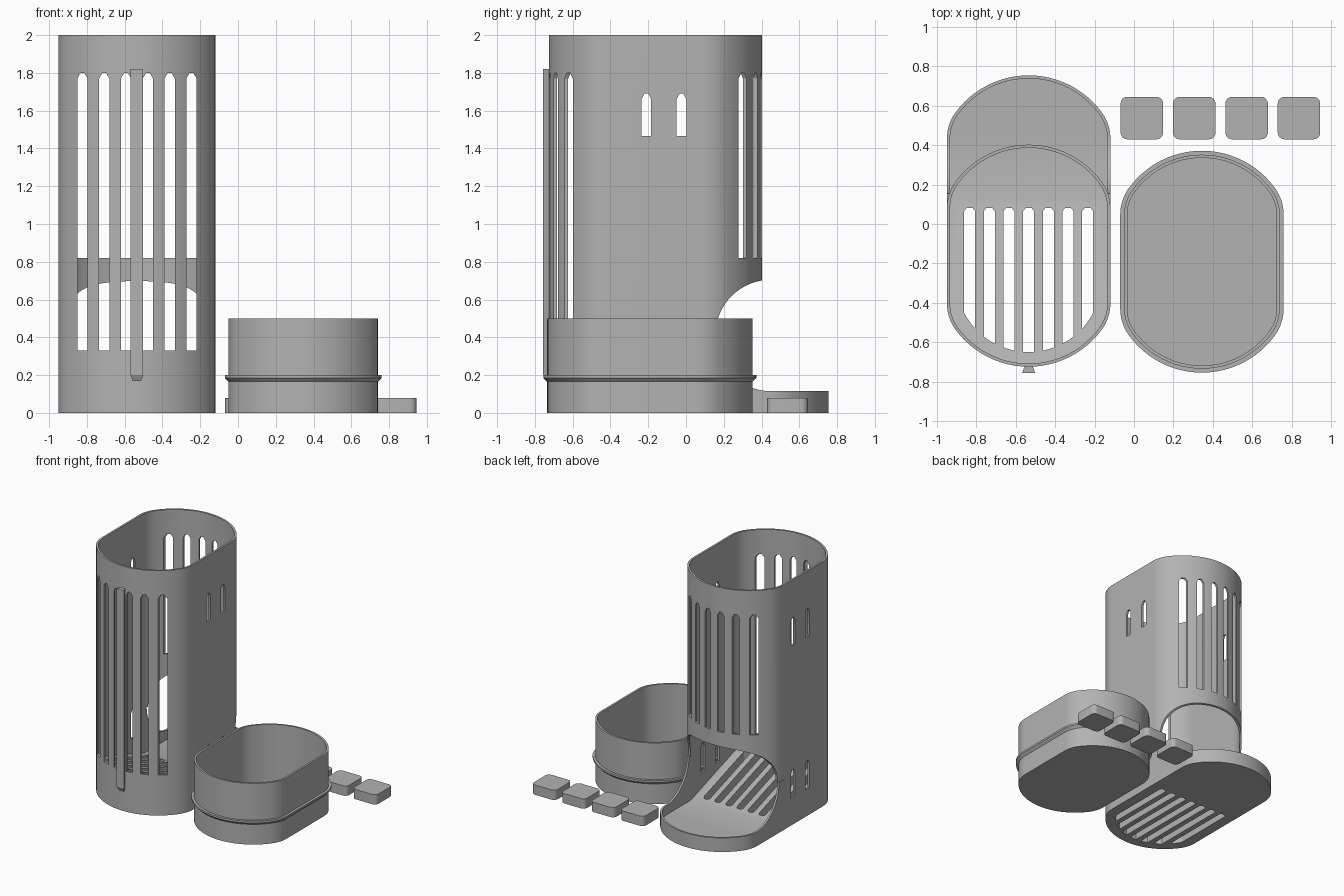
import bpy, bmesh
from math import sin, cos, asin, pi, sqrt

cube = bpy.data.objects.get("Cube")
if cube:
    bpy.data.objects.remove(cube, do_unlink=True)

grey = bpy.data.materials.new("plain grey plastic")
grey.use_nodes = True
grey.diffuse_color = (0.45, 0.45, 0.45, 1)
grey.node_tree.nodes["Principled BSDF"].inputs["Base Color"].default_value = grey.diffuse_color


def finish(name, bm):
    bmesh.ops.recalc_face_normals(bm, faces=bm.faces)
    mesh = bpy.data.meshes.new(name)
    bm.to_mesh(mesh)
    bm.free()
    mesh.materials.append(grey)
    obj = bpy.data.objects.new(name, mesh)
    bpy.context.collection.objects.link(obj)
    return obj


def loft(name, sections, ring=False):
    """Skin a list of (outline, z); close it as a ring or cap both ends."""
    bm = bmesh.new()
    loops = [[bm.verts.new((x, y, z)) for x, y in pts] for pts, z in sections]
    pairs = list(zip(loops, loops[1:]))
    if ring:
        pairs.append((loops[-1], loops[0]))
    else:
        bm.faces.new(loops[0])
        bm.faces.new(loops[-1])
    n = len(loops[0])
    for a, b in pairs:
        for i in range(n):
            j = (i + 1) % n
            bm.faces.new((a[i], a[j], b[j], b[i]))
    return finish(name, bm)


def prism(name, pts, axis, lo, hi):
    """Extrude a flat profile along the x, y or z axis."""
    place = {"x": lambda p, q, u: (u, p, q),
             "y": lambda p, q, u: (p, u, q),
             "z": lambda p, q, u: (p, q, u)}[axis]
    bm = bmesh.new()
    a, b = ([bm.verts.new(place(p, q, u)) for p, q in pts] for u in (lo, hi))
    bm.faces.new(a)
    bm.faces.new(b)
    for i in range(len(a)):
        j = (i + 1) % len(a)
        bm.faces.new((a[i], a[j], b[j], b[i]))
    return finish(name, bm)


def cut(obj, cutters):
    for c in cutters:
        c.hide_render = True
        mod = obj.modifiers.new("cut", "BOOLEAN")
        mod.operation = "DIFFERENCE"
        mod.solver = "EXACT"
        mod.object = c
        bpy.context.view_layer.objects.active = obj
        bpy.ops.object.modifier_apply(modifier=mod.name)


def drop_all(cutters):
    for c in cutters:
        bpy.data.objects.remove(c, do_unlink=True)


def outline(cx, y0, y1, half, inset=0.0):
    """Long rounded plan: straight sides, a broad arc and soft corners at each end."""
    big, small = half * 1.11 - inset, half * 0.53 - inset
    a = half - inset
    top, bottom = y1 - inset, y0 + inset
    t = asin((a - small) / (big - small))
    rise = sqrt((big - small) ** 2 - (a - small) ** 2)
    quarter = [(big * sin(t * i / 12), big - big * cos(t * i / 12)) for i in range(12)]
    for i in range(9):
        k = t + (pi / 2 - t) * i / 8
        quarter.append((a - small + small * sin(k), big - rise - small * cos(k)))
    right = [(x, top - d) for x, d in quarter] + [(x, bottom + d) for x, d in reversed(quarter)]
    left = [(-x, y) for x, y in reversed(right)][1:-1]
    return [(cx + x, y) for x, y in right + left]


def pointed(c, w, z0, z1):
    return [(c - w, z0), (c + w, z0), (c + w, z1 - 0.03), (c + 0.01, z1),
            (c - 0.01, z1), (c - w, z1 - 0.03)]


def arc(cy, cz, r, start, end, n=16):
    return [(cy + r * cos(start + (end - start) * i / n),
             cz + r * sin(start + (end - start) * i / n)) for i in range(n + 1)]


CX, HALF, WALL = -0.535, 0.415, 0.016
FRONT, BACK, TRAY_BACK = -0.725, 0.403, 0.755
SPLIT = 0.41


def tube(name, back, z0, z1):
    out = outline(CX, FRONT, back, HALF)
    inn = outline(CX, FRONT, back, HALF, WALL)
    return loft(name, [(out, z0), (out, z1), (inn, z1), (inn, z0)], ring=True)


# Tall hopper tube and the longer tray wall below it
tower = tube("hopper_tube", BACK, SPLIT, 2.0)
tray = tube("tray_wall", TRAY_BACK, 0.0, SPLIT)

# Scooped opening at the lower back
upper = arc(0.45, SPLIT, 0.295, pi, pi / 2) + [(1, 0.705), (1, 0.2), (0.155, 0.2)]
lower = arc(0.45, SPLIT, 0.295, pi, 1.5 * pi) + [(1, 0.115), (1, 0.6), (0.155, 0.6)]
scoop_up = prism("scoop_cutter", upper, "x", -1.2, 0.1)
scoop_low = prism("tray_cutter", lower, "x", -1.2, 0.1)
cut(tower, [scoop_up])
cut(tray, [scoop_low])

# Pointed window slots in the front, back and sides
front_slots, back_slots, side_slots, low_slots = [], [], [], []
for i in range(6):
    x = CX + (i - 2.5) * 0.1155
    front_slots.append(prism("slot_cutter", pointed(x, 0.027, 0.33, 1.8), "y", -0.9, -0.4))
    back_slots.append(prism("slot_cutter", pointed(x, 0.027, 0.82, 1.8), "y", 0.1, 0.6))
for y in (-0.21, -0.024):
    side_slots.append(prism("slot_cutter", pointed(y, 0.026, 1.465, 1.69), "x", -1.2, 0.1))
    low_slots.append(prism("slot_cutter", pointed(y, 0.026, 0.22, 0.45), "x", -1.2, 0.1))
cut(tower, front_slots + back_slots + side_slots + low_slots)
cut(tray, front_slots + low_slots)

# Tray floor with a ramp rising to the front
floor = prism("ramp_floor", outline(CX, FRONT, TRAY_BACK, HALF, WALL), "z", 0.0, 0.4)
above = prism("ramp_cutter", [(-0.9, 0.38), (-0.9, 0.6), (0.9, 0.6), (0.9, 0.04), (0.13, 0.04)],
              "x", -1.2, 0.1)
cut(floor, [above])

# Sifting slots through the ramp, following the rounded front
sift = []
for i in range(-3, 4):
    x, w = i * 0.1, 0.028
    pts = [(CX + x + w, 0.065), (CX + x + w - 0.012, 0.08),
           (CX + x - w + 0.012, 0.08), (CX + x - w, 0.065)]
    for k in (-1, -0.5, 0, 0.5, 1):
        u = x + k * w
        pts.append((CX + u, -0.65 + 0.37 - sqrt(0.37 ** 2 - u * u)))
    sift.append(prism("sift_cutter", pts, "z", -0.1, 0.5))
cut(floor, sift)
drop_all([scoop_up, scoop_low, above] + front_slots + back_slots + side_slots + low_slots + sift)


# Dovetail rail on the front of the tube
def dovetail(outer, inner, y):
    return [(CX - inner, FRONT + 0.008), (CX - outer, y), (CX + outer, y), (CX + inner, FRONT + 0.008)]


rail = loft("front_rail", [(dovetail(0.022, 0.014, -0.74), 0.168),
                           (dovetail(0.033, 0.018, -0.756), 0.2),
                           (dovetail(0.033, 0.018, -0.756), 1.82)])


# Separate open bin with a flange around it
def bin_plan(inset):
    return outline(0.345, -0.735, 0.352, 0.395, inset)


bin_body = loft("bin", [(bin_plan(0), 0), (bin_plan(0), 0.165), (bin_plan(-0.02), 0.185),
                        (bin_plan(-0.02), 0.2), (bin_plan(0), 0.2), (bin_plan(0), 0.5),
                        (bin_plan(0.016), 0.5), (bin_plan(0.016), 0.03)])

# Four small rounded feet laid out in a row
feet = []
for i in range(4):
    cx, cy, h, r = 0.04 + i * 0.266, 0.538, 0.108, 0.035
    pts = []
    for k, (sx, sy) in enumerate(((1, 1), (-1, 1), (-1, -1), (1, -1))):
        pts += arc(cx + sx * (h - r), cy + sy * (h - r), r, k * pi / 2, (k + 1) * pi / 2, 6)
    feet.append(prism("foot_%d" % (i + 1), pts, "z", 0.0, 0.08))

# Smooth curved walls while keeping edges crisp
bpy.ops.object.select_all(action="DESELECT")
for obj in [tower, tray, floor, bin_body] + feet:
    obj.select_set(True)
bpy.context.view_layer.objects.active = tower
bpy.ops.object.shade_smooth_by_angle(angle=0.5)
